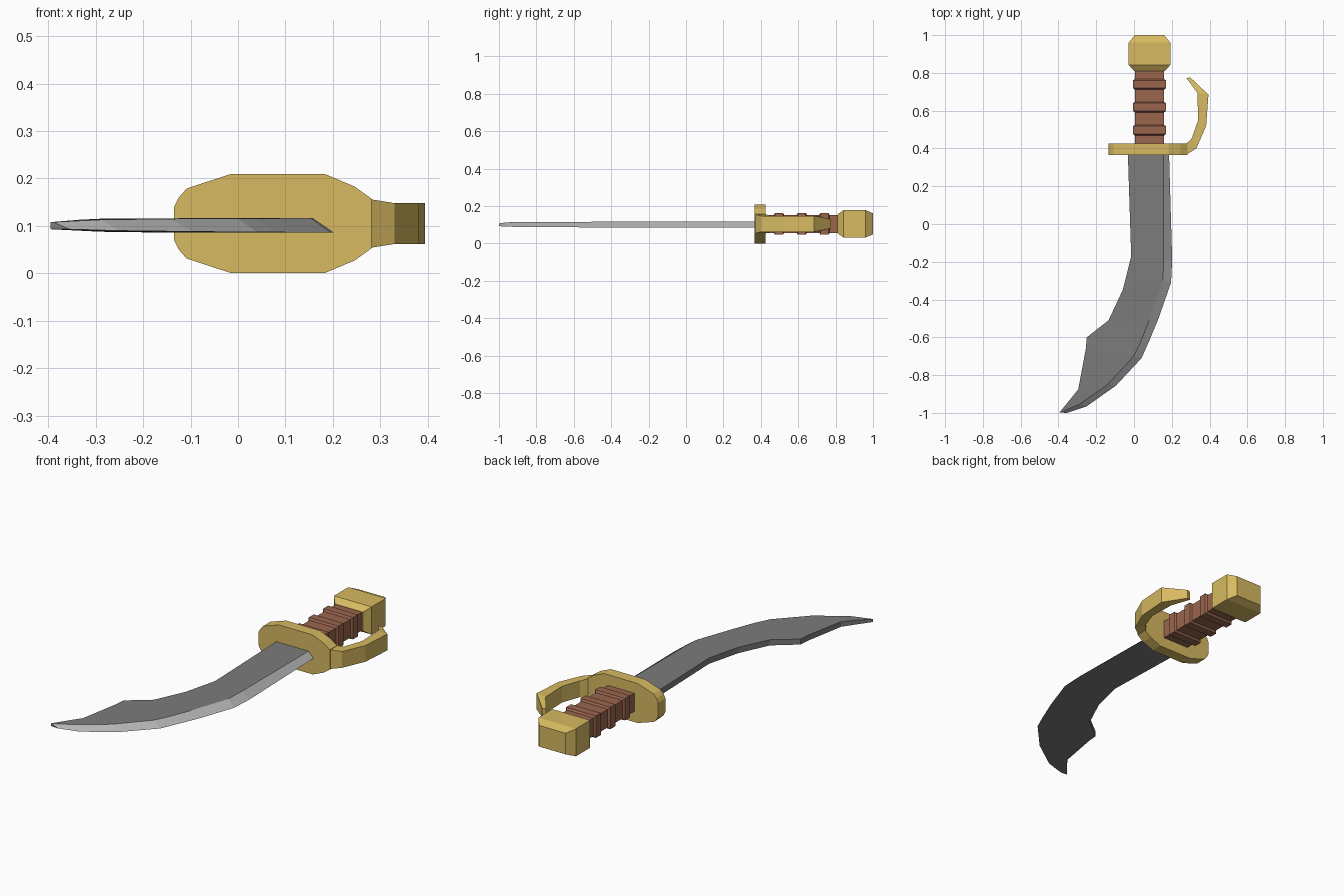
import bpy, bmesh


def material(name, rgb):
    m = bpy.data.materials.new(name)
    m.diffuse_color = (*rgb, 1)
    return m


GOLD = material("gold", (0.68, 0.49, 0.12))
BROWN = material("brown leather", (0.32, 0.13, 0.075))
STEEL = material("dark steel", (0.20, 0.20, 0.20))
EDGE = material("bright edge", (0.46, 0.46, 0.46))


def loft(name, sections, mats, edge_side=None):
    """Skin a list of equal-length closed sections and cap both ends."""
    bm = bmesh.new()
    rings = [[bm.verts.new(p) for p in s] for s in sections]
    n = len(rings[0])
    for a, b in zip(rings, rings[1:]):
        for k in range(n):
            f = bm.faces.new((a[k], a[(k + 1) % n], b[(k + 1) % n], b[k]))
            f.material_index = 1 if k == edge_side else 0
    bm.faces.new(rings[0])
    bm.faces.new(rings[-1][::-1])
    bmesh.ops.recalc_face_normals(bm, faces=bm.faces)
    me = bpy.data.meshes.new(name)
    bm.to_mesh(me)
    bm.free()
    for m in mats:
        me.materials.append(m)
    ob = bpy.data.objects.new(name, me)
    bpy.context.collection.objects.link(ob)
    return ob


CX, CZ = 0.082, 0.105   # grip axis


def rect(y, hx, hz):
    return [(CX + sx * hx, y, CZ + sz * hz)
            for sx, sz in ((-1, -1), (1, -1), (1, 1), (-1, 1))]


# Blade: spine xy, bevel line xy, cutting edge xy, top z, bottom z
stations = [
    ((-0.033, 0.39), (0.157, 0.39), (0.185, 0.39), 0.117, 0.086),
    ((-0.015, -0.17), (0.157, -0.19), (0.202, -0.19), 0.117, 0.086),
    ((-0.06, -0.35), (0.153, -0.30), (0.196, -0.31), 0.117, 0.086),
    ((-0.135, -0.51), (0.08, -0.51), (0.13, -0.50), 0.116, 0.086),
    ((-0.25, -0.60), (0.035, -0.625), (0.08, -0.62), 0.116, 0.087),
    ((-0.255, -0.66), (-0.002, -0.70), (0.04, -0.71), 0.116, 0.087),
    ((-0.295, -0.875), (-0.14, -0.85), (-0.095, -0.855), 0.115, 0.088),
    ((-0.335, -0.925), (-0.29, -0.955), (-0.25, -0.965), 0.113, 0.09),
    ((-0.395, -0.998), (-0.39, -0.998), (-0.355, -1.0), 0.108, 0.093),
]
loft("blade", [[(*s, t), (*i, t), (*o, b), (*s, b)] for s, i, o, t, b in stations],
     [STEEL, EDGE], edge_side=1)

# Guard plate
half = [(-0.135, 0.035), (-0.125, 0.055), (-0.108, 0.074), (-0.015, 0.1045),
        (0.183, 0.1045), (0.246, 0.078), (0.282, 0.052)]
outline = [(x, CZ + h) for x, h in half] + [(x, CZ - h) for x, h in half[::-1]]
loft("guard_plate", [[(x, y, z) for x, z in outline] for y in (0.365, 0.425)], [GOLD])

# Knuckle guard: inner xy, outer xy, half height
arm = [
    ((0.275, 0.424), (0.275, 0.366), 0.052),
    ((0.305, 0.452), (0.33, 0.40), 0.043),
    ((0.34, 0.55), (0.382, 0.52), 0.043),
    ((0.335, 0.695), (0.394, 0.685), 0.043),
    ((0.278, 0.772), (0.298, 0.776), 0.024),
]
loft("knuckle_guard", [[(*i, CZ - h), (*o, CZ - h), (*o, CZ + h), (*i, CZ + h)]
                       for i, o, h in arm], [GOLD])

# Grip with three raised bands
loft("grip", [rect(0.41, 0.077, 0.048), rect(0.83, 0.077, 0.048)], [BROWN])
for k, y in enumerate((0.497, 0.619, 0.740)):
    loft(f"grip_band_{k + 1}",
         [rect(y - 0.028, 0.077, 0.048), rect(y - 0.021, 0.087, 0.058),
          rect(y + 0.021, 0.087, 0.058), rect(y + 0.028, 0.077, 0.048)], [BROWN])

# Pommel
loft("pommel", [rect(0.81, 0.082, 0.050), rect(0.842, 0.11, 0.073),
                rect(0.96, 0.11, 0.073), rect(1.0, 0.078, 0.056)], [GOLD])
